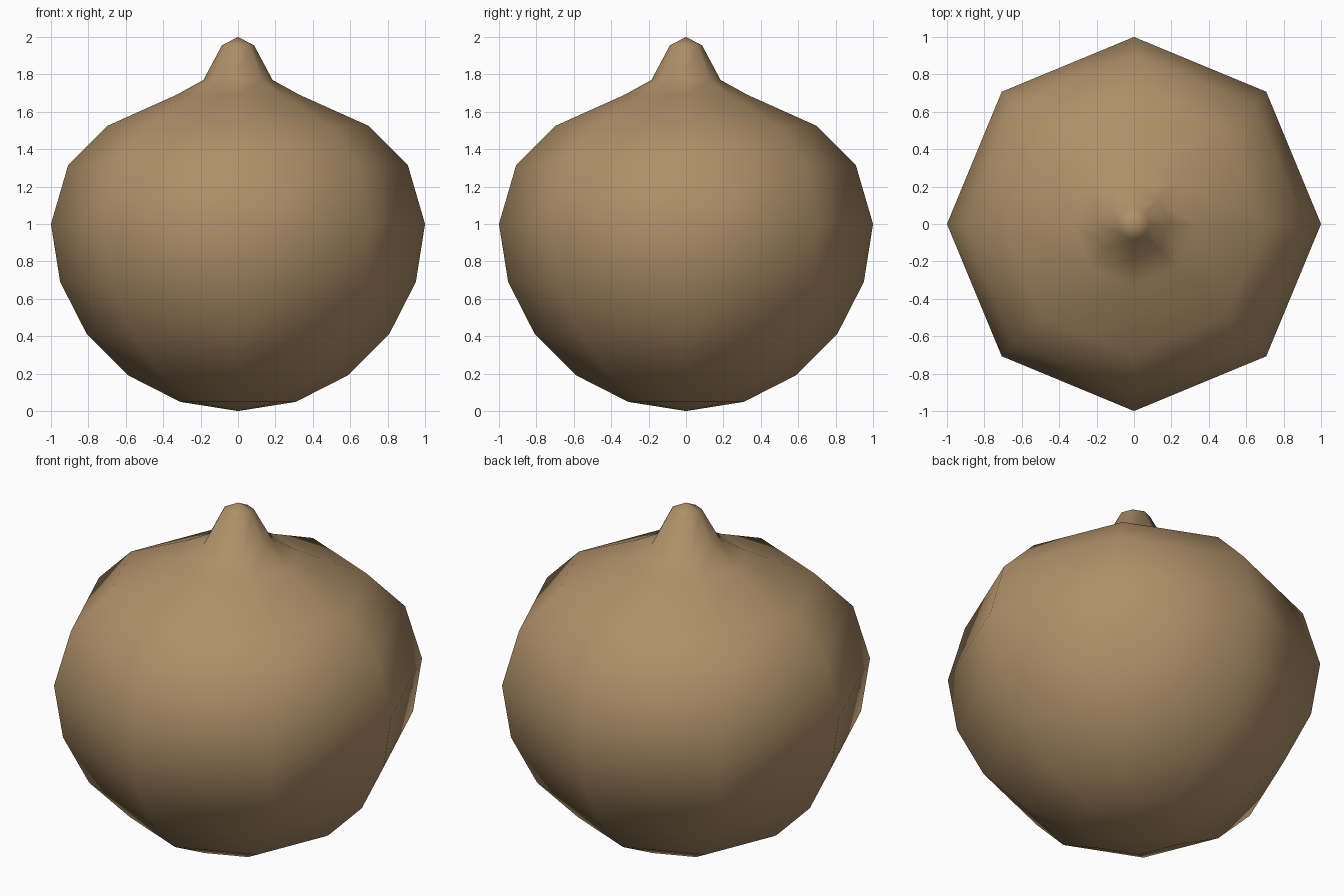
import bpy, bmesh
from math import sin, cos, pi

if "Cube" in bpy.data.objects:
    bpy.data.objects.remove(bpy.data.objects["Cube"])

SIDES = 8
# Round body as a half-circle profile, then shoulder and nub (radius, height)
profile = [(sin(i * pi / 10), 1 - cos(i * pi / 10)) for i in range(1, 6)]
profile += [(0.908, 1.315), (0.70, 1.524), (0.33, 1.69), (0.185, 1.77), (0.086, 1.955)]

bm = bmesh.new()
rings = [[bm.verts.new((r * cos(2 * pi * k / SIDES), r * sin(2 * pi * k / SIDES), z))
          for k in range(SIDES)] for r, z in profile]
bottom = bm.verts.new((0, 0, 0))
top = bm.verts.new((0, 0, 2))

# Walls between rings, triangle fans at both poles
for k in range(SIDES):
    n = (k + 1) % SIDES
    for a, b in zip(rings, rings[1:]):
        bm.faces.new((a[k], a[n], b[n], b[k]))
    bm.faces.new((bottom, rings[0][n], rings[0][k]))
    bm.faces.new((top, rings[-1][k], rings[-1][n]))
bmesh.ops.recalc_face_normals(bm, faces=bm.faces)
for f in bm.faces:
    f.smooth = True

mesh = bpy.data.meshes.new("bulb_body")
bm.to_mesh(mesh)
bm.free()
body = bpy.data.objects.new("bulb_body", mesh)
bpy.context.collection.objects.link(body)

# Tan skin
skin = bpy.data.materials.new("tan_skin")
skin.diffuse_color = (0.43, 0.28, 0.14, 1)
skin.use_nodes = True
skin.node_tree.nodes["Principled BSDF"].inputs["Base Color"].default_value = skin.diffuse_color
mesh.materials.append(skin)
